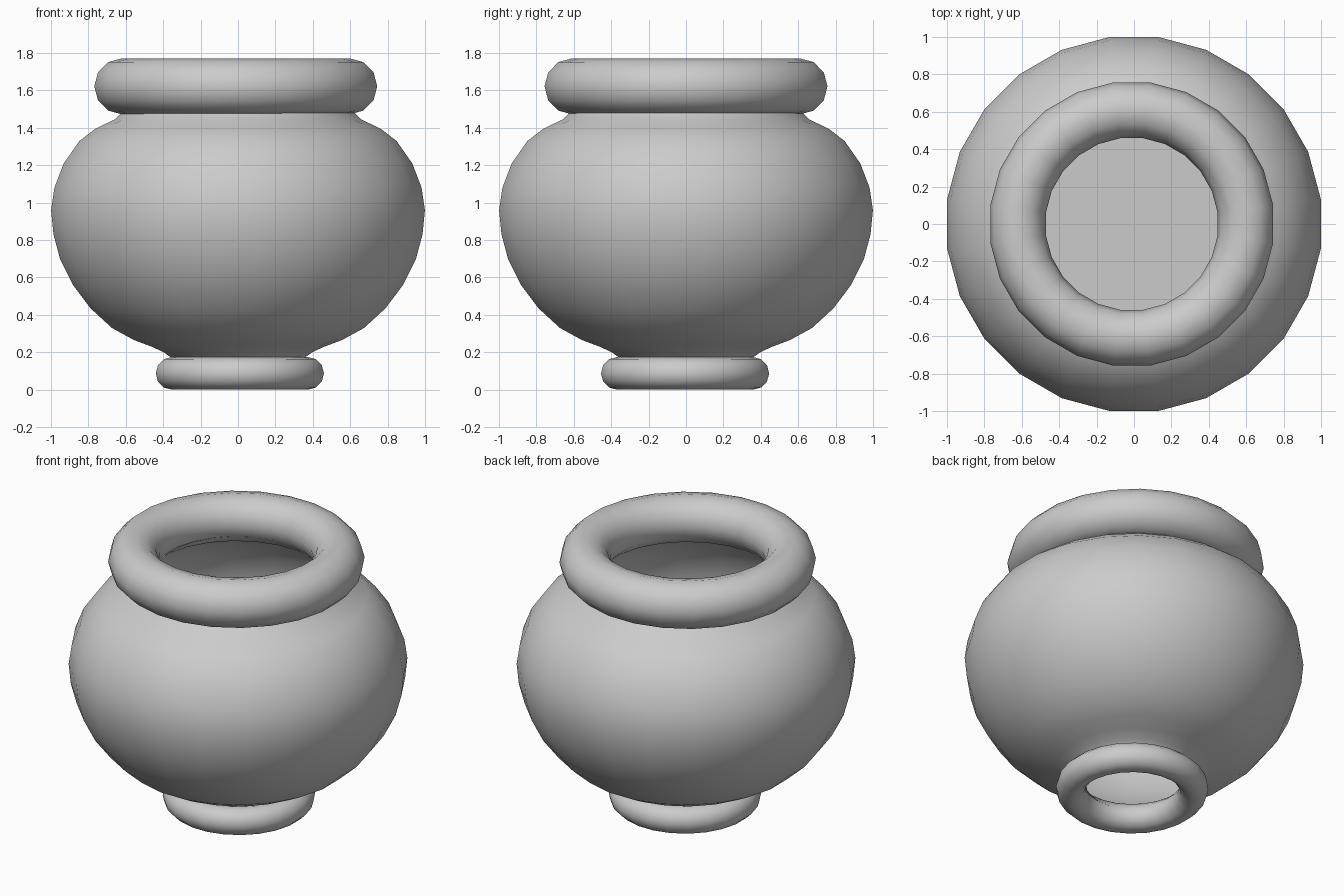
import bpy, bmesh
from math import pi, cos, sin, radians

if "Cube" in bpy.data.objects:
    bpy.data.objects.remove(bpy.data.objects["Cube"])

SIDES = 24
HALF = pi / SIDES  # flats face the axes


def add_mesh(name, bm):
    mesh = bpy.data.meshes.new(name)
    bm.to_mesh(mesh)
    bm.free()
    obj = bpy.data.objects.new(name, mesh)
    bpy.context.collection.objects.link(obj)
    return obj


def lathe(name, profile):
    bm = bmesh.new()
    rings = []
    for r, z in profile:
        rings.append([bm.verts.new((r * cos(2 * pi * i / SIDES + HALF),
                                    r * sin(2 * pi * i / SIDES + HALF), z))
                      for i in range(SIDES)])
    for low, high in zip(rings, rings[1:]):
        for i in range(SIDES):
            j = (i + 1) % SIDES
            f = bm.faces.new((low[i], low[j], high[j], high[i]))
            f.smooth = True
    return add_mesh(name, bm)


def ring(name, location, major, minor):
    bpy.ops.mesh.primitive_torus_add(
        location=location, rotation=(0, 0, HALF), major_radius=major,
        minor_radius=minor, major_segments=SIDES, minor_segments=12)
    obj = bpy.context.object
    obj.name = name
    bpy.ops.object.shade_smooth_by_angle(angle=radians(40))
    return obj


# Hollow round body, ends tucked inside the two rings
lathe("pot_body", [
    (0.285, 0.11), (0.33, 0.14), (0.365, 0.175), (0.40, 0.20), (0.465, 0.23),
    (0.56, 0.265), (0.68, 0.33), (0.795, 0.435), (0.89, 0.56), (0.96, 0.70),
    (0.995, 0.83), (1.008, 0.96), (0.99, 1.08), (0.94, 1.21), (0.855, 1.33),
    (0.77, 1.395), (0.665, 1.445), (0.635, 1.475), (0.60, 1.505),
    (0.55, 1.53), (0.485, 1.55)])

# Thick rim and foot rings
ring("rim", (-0.012, 0, 1.622), 0.613, 0.15)
ring("foot", (0.01, -0.005, 0.0875), 0.366, 0.0875)

# Flat surface filling the inside of the pot
bm = bmesh.new()
bm.faces.new([bm.verts.new((0.98 * cos(2 * pi * i / SIDES + HALF),
                            0.98 * sin(2 * pi * i / SIDES + HALF), 0.80))
              for i in range(SIDES)])
add_mesh("pot_contents", bm)
